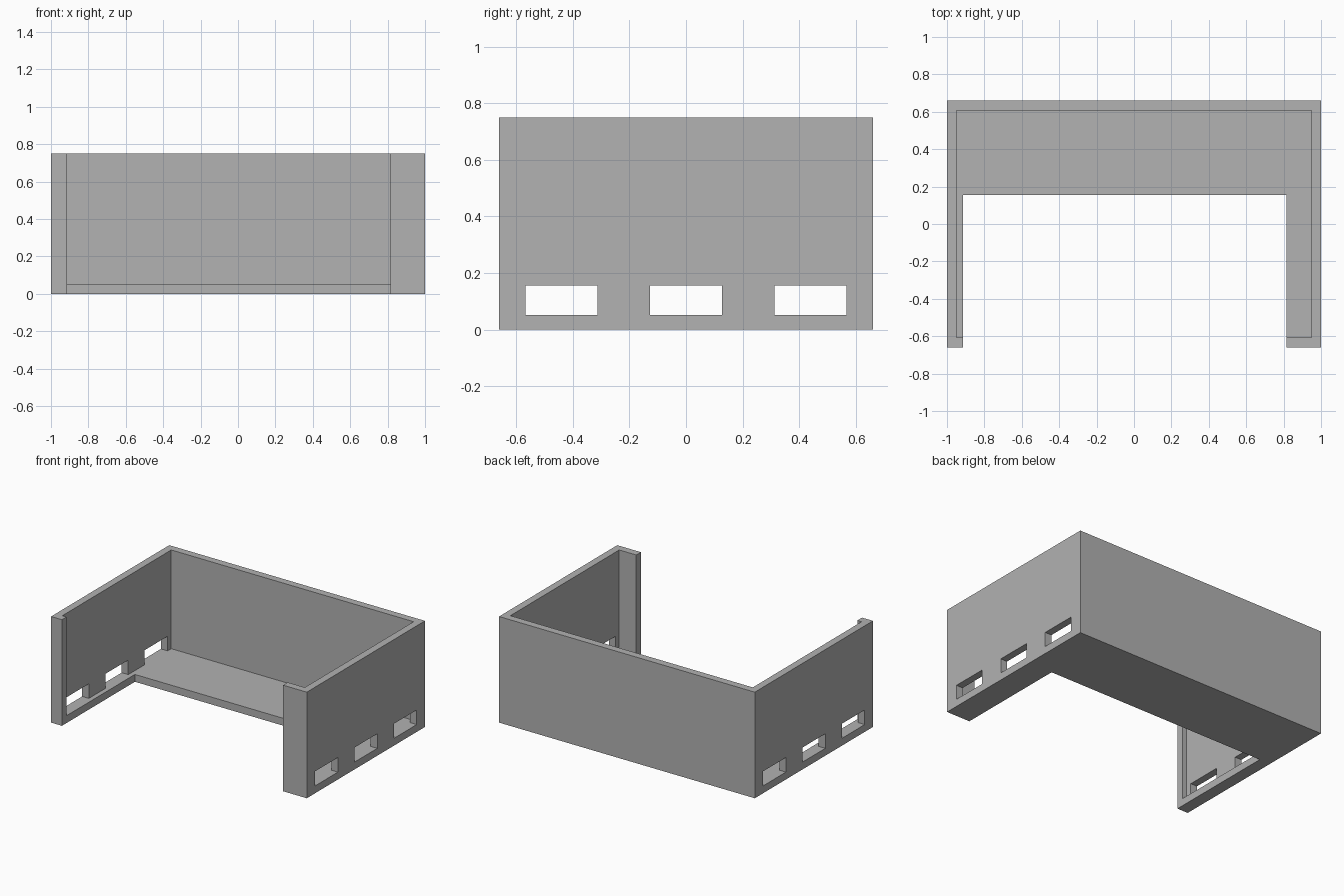
import bpy

default = bpy.data.objects.get("Cube")
if default:
    bpy.data.objects.remove(default, do_unlink=True)

# Overall size and wall thickness
HALF_X, HALF_Y, HEIGHT, WALL = 1.0, 0.66, 0.75, 0.052
OVER = 0.2

grey = bpy.data.materials.new("plain grey")
grey.use_nodes = True
colour = (0.445, 0.445, 0.445, 1)
grey.diffuse_color = colour
grey.node_tree.nodes["Principled BSDF"].inputs["Base Color"].default_value = colour


def box(name, low, high):
    """Axis-aligned box between two corners."""
    centre = [(a + b) / 2 for a, b in zip(low, high)]
    bpy.ops.mesh.primitive_cube_add(size=1, location=centre)
    obj = bpy.context.object
    obj.name = name
    obj.scale = [b - a for a, b in zip(low, high)]
    bpy.ops.object.transform_apply(location=True, rotation=False, scale=True)
    obj.data.materials.append(grey)
    return obj


def carve(target, name, low, high):
    """Cut a box out of the target and discard the cutter."""
    cutter = box(name, low, high)
    cutter.hide_render = True
    cut = target.modifiers.new(name, "BOOLEAN")
    cut.operation = "DIFFERENCE"
    cut.solver = "EXACT"
    cut.object = cutter
    bpy.context.view_layer.objects.active = target
    bpy.ops.object.modifier_apply(modifier=cut.name)
    bpy.data.objects.remove(cutter, do_unlink=True)


# Solid block hollowed into an open-topped tray
tray = box("open_tray", (-HALF_X, -HALF_Y, 0), (HALF_X, HALF_Y, HEIGHT))
carve(tray, "cavity", (WALL - HALF_X, WALL - HALF_Y, WALL),
      (HALF_X - WALL, HALF_Y - WALL, HEIGHT + OVER))

# Off-centre front opening through wall and floor
carve(tray, "front_opening", (-0.915, -HALF_Y - OVER, -OVER),
      (0.815, 0.155, HEIGHT + OVER))

# Three vent slots through each side wall
for y in (-0.44, 0, 0.44):
    carve(tray, "vent_slot", (-HALF_X - OVER, y - 0.128, WALL),
          (HALF_X + OVER, y + 0.128, 0.155))
